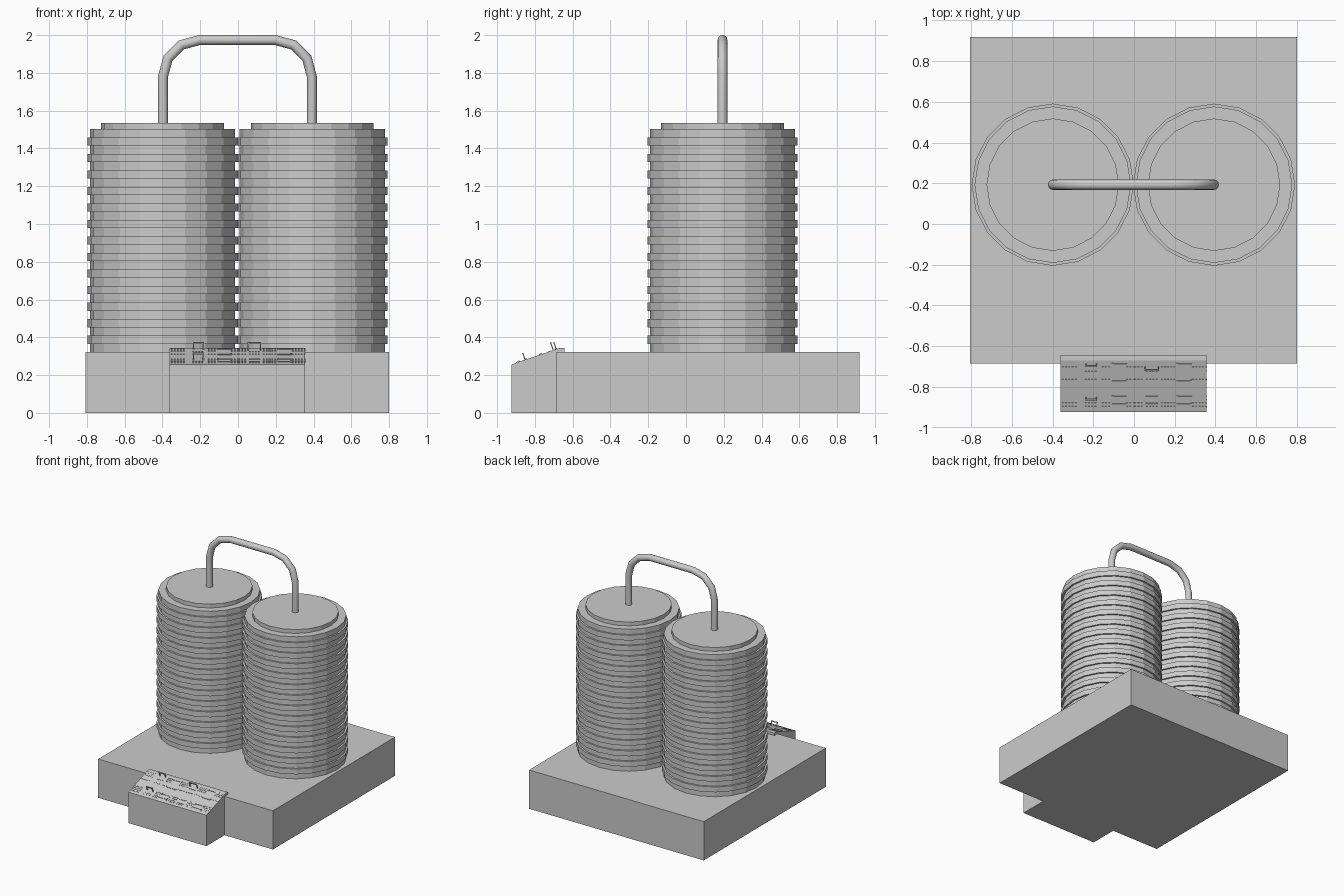
import bpy, bmesh, math
from mathutils import Matrix, Vector

if "Cube" in bpy.data.objects:
    bpy.data.objects.remove(bpy.data.objects["Cube"])

CX, CY = -0.003, 0.193


def finish(bm, name):
    bmesh.ops.recalc_face_normals(bm, faces=bm.faces)
    me = bpy.data.meshes.new(name)
    bm.to_mesh(me)
    bm.free()
    ob = bpy.data.objects.new(name, me)
    bpy.context.collection.objects.link(ob)
    return ob


def add_box(bm, center, size, frame=Matrix()):
    m = frame @ Matrix.Translation(center) @ Matrix.Diagonal((*size, 1))
    bmesh.ops.create_cube(bm, size=1, matrix=m)


def lathe(name, profile, x, y, sides=20):
    bm = bmesh.new()
    rings = [[bm.verts.new((x + r * math.cos(2 * math.pi * i / sides),
                            y + r * math.sin(2 * math.pi * i / sides), z))
              for i in range(sides)] for r, z in profile]
    for a, b in zip(rings, rings[1:]):
        for i in range(sides):
            j = (i + 1) % sides
            bm.faces.new((a[i], a[j], b[j], b[i]))
    bm.faces.new(rings[0][::-1])
    bm.faces.new(rings[-1])
    return finish(bm, name)


# Square base slab
bm = bmesh.new()
add_box(bm, (CX, 0.117, 0.161), (1.607, 1.603, 0.322))
finish(bm, "base")

# Two ribbed coil towers with caps
Z0, Z1, BANDS = 0.322, 1.503, 27
step = (Z1 - Z0) / BANDS
profile = []
for k in range(BANDS):
    r = 0.398 if k % 2 else 0.384
    profile += [(r, Z0 + k * step), (r, Z0 + (k + 1) * step)]
profile += [(0.325, Z1), (0.325, 1.535)]
for side, name in ((-1, "left_coil_tower"), (1, "right_coil_tower")):
    lathe(name, profile, CX + side * 0.396, CY)

# Arched pipe joining the towers
half = [(-0.394, 1.52)]
for a in (0, 30, 60, 90):
    t = math.radians(a)
    half.append((-0.2 - 0.194 * math.cos(t), 1.78 + 0.194 * math.sin(t)))
path = half + [(-x, z) for x, z in reversed(half)]
bm = bmesh.new()
rings = []
for i, (x, z) in enumerate(path):
    p = Vector((x, z))
    d0 = (p - Vector(path[i - 1])).normalized() if i else None
    d1 = (Vector(path[i + 1]) - p).normalized() if i < len(path) - 1 else d0
    d0 = d0 or d1
    t = (d0 + d1).normalized()
    n = Vector((-t.y, t.x)) / t.dot(d0)      # mitred side direction
    ring = []
    for k in range(12):
        a = 2 * math.pi * k / 12
        o = n * 0.026 * math.cos(a)
        ring.append(bm.verts.new((CX + x + o.x, CY + 0.026 * math.sin(a), z + o.y)))
    rings.append(ring)
for a, b in zip(rings, rings[1:]):
    for k in range(12):
        j = (k + 1) % 12
        bm.faces.new((a[k], a[j], b[j], b[k]))
bm.faces.new(rings[0])
bm.faces.new(rings[-1])
pipe = finish(bm, "arched_pipe")
pipe.data.shade_smooth()
pipe.data.set_sharp_from_angle(angle=math.radians(40))

# Sloped control console
side = [(-0.923, 0), (-0.923, 0.257), (-0.67, 0.343), (-0.643, 0.343), (-0.643, 0)]
bm = bmesh.new()
face = bm.faces.new([bm.verts.new((CX - 0.359, y, z)) for y, z in side])
ext = bmesh.ops.extrude_face_region(bm, geom=[face])
bmesh.ops.translate(bm, vec=(0.718, 0, 0),
                    verts=[v for v in ext["geom"] if isinstance(v, bmesh.types.BMVert)])
finish(bm, "console")

# Frame on the slope: x across, y up the slope, z out of the panel
slope = math.atan2(0.086, 0.253)
panel = Matrix.Translation((CX, -0.923, 0.257)) @ Matrix.Rotation(slope, 4, 'X')


def up(y):
    return (y + 0.923) / math.cos(slope)


# Rows of small buttons in column groups
bm = bmesh.new()
for gx in (-0.315, -0.135, -0.015, 0.025, 0.155, 0.185, 0.325):
    n = 5 if abs(gx) > 0.3 else 3
    for y in (-0.685, -0.703, -0.720, -0.765, -0.845, -0.862, -0.880, -0.897):
        for i in range(n):
            add_box(bm, (gx + (i - (n - 1) / 2) * 0.016, up(y), 0.001),
                    (0.008, 0.006, 0.004), panel)
for gx in (-0.21, 0.09):
    for y in (-0.725, -0.765, -0.88, -0.897):
        for i in range(4):
            add_box(bm, (gx + (i - 1.5) * 0.016, up(y), 0.001),
                    (0.008, 0.006, 0.004), panel)
finish(bm, "console_buttons")

# Slider bars with small knobs
bm = bmesh.new()
for gx in (-0.068, 0.25):
    for k, y in enumerate((-0.688, -0.772, -0.848, -0.885)):
        add_box(bm, (gx, up(y), 0.001), (0.075, 0.006, 0.005), panel)
        add_box(bm, (gx + (0.034 if k % 2 else -0.034), up(y), 0.003),
                (0.01, 0.012, 0.006), panel)
for y in (-0.848, -0.885):
    add_box(bm, (0.09, up(y), 0.001), (0.06, 0.006, 0.005), panel)
finish(bm, "console_sliders")

# Three loop levers: two posts and a crossbar
for i, (x, y, h) in enumerate(((-0.207, -0.687, 0.034), (-0.207, -0.852, 0.034),
                               (0.09, -0.703, 0.04))):
    f = panel @ Matrix.Translation((x, up(y), 0))
    w = 0.033 if i == 2 else 0.026
    bm = bmesh.new()
    for s in (-1, 1):
        add_box(bm, (s * w, 0, h / 2), (0.006, 0.006, h), f)
    add_box(bm, (0, 0, h), (2 * w + 0.006, 0.008, 0.008), f)
    finish(bm, f"console_lever_{i + 1}")
